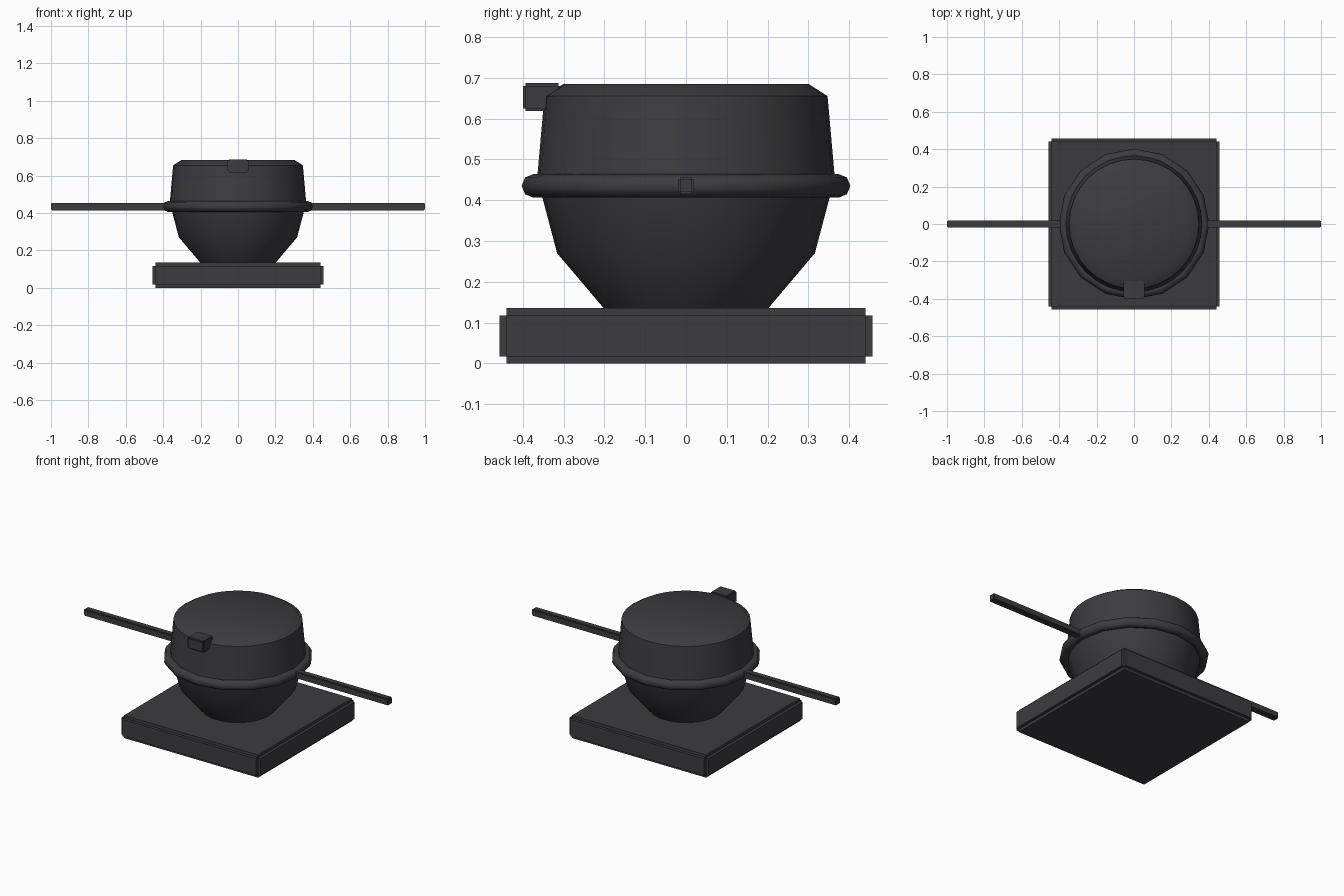
import bpy, bmesh, math
from itertools import product

if "Cube" in bpy.data.objects:
    bpy.data.objects.remove(bpy.data.objects["Cube"])

dark = bpy.data.materials.new("dark_charcoal")
dark.diffuse_color = (0.046, 0.044, 0.051, 1)
dark.use_nodes = True
dark.node_tree.nodes["Principled BSDF"].inputs["Base Color"].default_value = dark.diffuse_color


def finish(bm, name, smooth):
    bmesh.ops.remove_doubles(bm, verts=bm.verts, dist=1e-5)
    bmesh.ops.recalc_face_normals(bm, faces=bm.faces)
    mesh = bpy.data.meshes.new(name)
    bm.to_mesh(mesh)
    bm.free()
    mesh.materials.append(dark)
    ob = bpy.data.objects.new(name, mesh)
    bpy.context.collection.objects.link(ob)
    if smooth:
        bpy.ops.object.select_all(action='DESELECT')
        ob.select_set(True)
        bpy.context.view_layer.objects.active = ob
        bpy.ops.object.shade_smooth_by_angle(angle=math.radians(46))
    return ob


def notched_box(name, low, high, step):
    """Box whose edges are cut back by a small square rebate."""
    cuts = [(a, a + step, b - step, b) for a, b in zip(low, high)]
    filled = {c for c in product(range(3), repeat=3)
              if sum(i != 1 for i in c) <= 1}
    bm = bmesh.new()
    for cell in filled:
        for axis, side in product(range(3), (0, 1)):
            near = list(cell)
            near[axis] += 2 * side - 1
            if tuple(near) in filled:
                continue
            u, v = [a for a in range(3) if a != axis]
            quad = []
            for du, dv in ((0, 0), (1, 0), (1, 1), (0, 1)):
                p = list(cell)
                p[axis] += side
                p[u] += du
                p[v] += dv
                quad.append(bm.verts.new([cuts[a][p[a]] for a in range(3)]))
            bm.faces.new(quad)
    return finish(bm, name, False)


def lathe(name, profile, sides, closed=False):
    """Revolve (radius, height) points about z; cap the ends if open."""
    bm = bmesh.new()
    rings = [[bm.verts.new((r * math.cos(2 * math.pi * i / sides),
                            r * math.sin(2 * math.pi * i / sides), z))
              for i in range(sides)] for r, z in profile]
    pairs = list(zip(rings, rings[1:]))
    if closed:
        pairs.append((rings[-1], rings[0]))
    else:
        bm.faces.new(rings[0])
        bm.faces.new(rings[-1])
    for a, b in pairs:
        for i in range(sides):
            j = (i + 1) % sides
            bm.faces.new((a[i], a[j], b[j], b[i]))
    return finish(bm, name, True)


# Square plinth
notched_box("base_plate", (-0.457, -0.457, 0), (0.457, 0.457, 0.135), 0.0172)

# Bowl and lid
lathe("bowl", [(0.2, 0.133), (0.316, 0.27), (0.357, 0.425)], 32)
lathe("lid", [(0.367, 0.43), (0.347, 0.655), (0.30, 0.685)], 32)

# Coarse rounded ring around the seam
ring = [(0.374 + 0.029 * math.cos(a), 0.435 + 0.029 * math.sin(a))
        for a in (2 * math.pi * i / 8 for i in range(8))]
lathe("rim_ring", ring, 16, closed=True)

# Side handles as one through rod, and the front latch
notched_box("handle_rod", (-1, -0.02, 0.415), (1, 0.02, 0.455), 0.005)
notched_box("front_latch", (-0.055, -0.40, 0.618), (0.055, -0.305, 0.687), 0.007)
